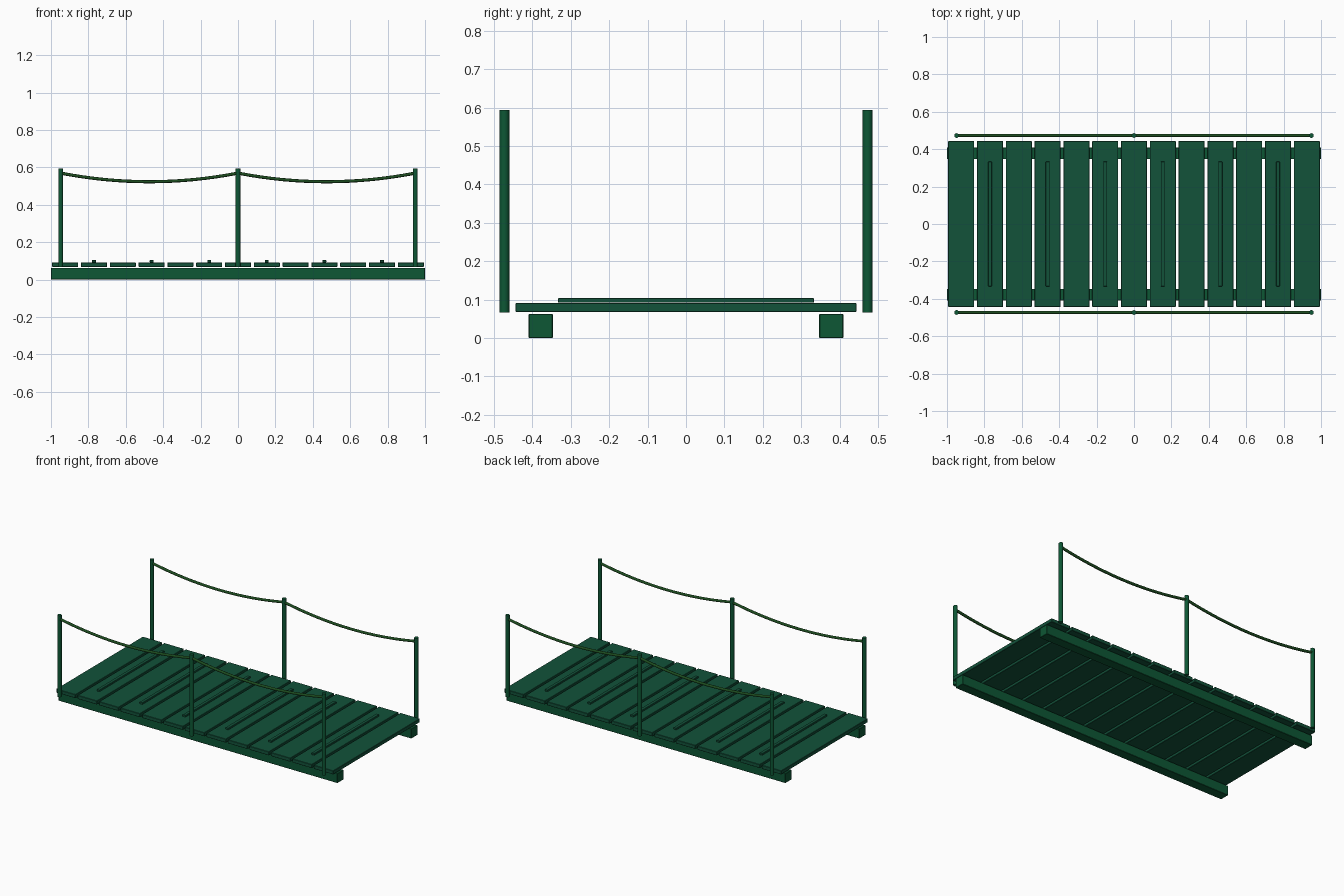
import bpy

if "Cube" in bpy.data.objects:
    bpy.data.objects.remove(bpy.data.objects["Cube"])


def material(name, color):
    m = bpy.data.materials.new(name)
    m.diffuse_color = color
    m.use_nodes = True
    m.node_tree.nodes["Principled BSDF"].inputs["Base Color"].default_value = m.diffuse_color
    return m


PLANK = material("plank_green", (0.006, 0.085, 0.042, 1))
BEAM = material("beam_green", (0.004, 0.095, 0.035, 1))
ROPE = material("rope_green", (0.012, 0.075, 0.014, 1))


def box(name, center, size, mat, bevel):
    bpy.ops.mesh.primitive_cube_add(size=1, location=center)
    ob = bpy.context.object
    ob.name = name
    ob.scale = size
    bpy.ops.object.transform_apply(location=False, rotation=False, scale=True)
    ob.data.materials.append(mat)
    mod = ob.modifiers.new("soft_edges", "BEVEL")
    mod.width = bevel
    mod.segments = 1
    return ob


def post(name, x, y):
    z0, z1 = 0.066, 0.594
    bpy.ops.mesh.primitive_cylinder_add(vertices=12, radius=0.0128, depth=z1 - z0,
                                        location=(x, y, (z0 + z1) / 2))
    ob = bpy.context.object
    ob.name = name
    ob.data.materials.append(BEAM)
    bpy.ops.object.shade_smooth_by_angle()


def rope(name, x0, x1, y):
    # sagging parabola between two posts
    cu = bpy.data.curves.new(name, "CURVE")
    cu.dimensions = "3D"
    cu.bevel_depth = 0.0085
    cu.bevel_resolution = 2
    cu.use_fill_caps = True
    n = 16
    sp = cu.splines.new("POLY")
    sp.points.add(n)
    for i, p in enumerate(sp.points):
        t = i / n
        p.co = (x0 + (x1 - x0) * t, y, 0.569 - 0.046 * 4 * t * (1 - t), 1)
    sp.use_smooth = True
    cu.materials.append(ROPE)
    ob = bpy.data.objects.new(name, cu)
    bpy.context.collection.objects.link(ob)


# Deck planks, with a raised grip strip on every second one
for i in range(13):
    x = (i - 6) * 0.154
    box(f"deck_plank_{i + 1}", (x, 0, 0.0795), (0.139, 0.888, 0.024), PLANK, 0.002)
    if i % 2:
        box(f"grip_strip_{i + 1}", (x, 0, 0.098), (0.02, 0.666, 0.012), PLANK, 0.001)

# Both sides: support beam, posts and hand ropes
POST_X = (-0.948, 0, 0.948)
for side, s in (("front", -1), ("back", 1)):
    box(f"{side}_beam", (0, s * 0.378, 0.0315), (2.0, 0.063, 0.063), BEAM, 0.002)
    for j, x in enumerate(POST_X):
        post(f"{side}_post_{j + 1}", x, s * 0.473)
    for j in range(2):
        rope(f"{side}_rope_{j + 1}", POST_X[j], POST_X[j + 1], s * 0.473)
